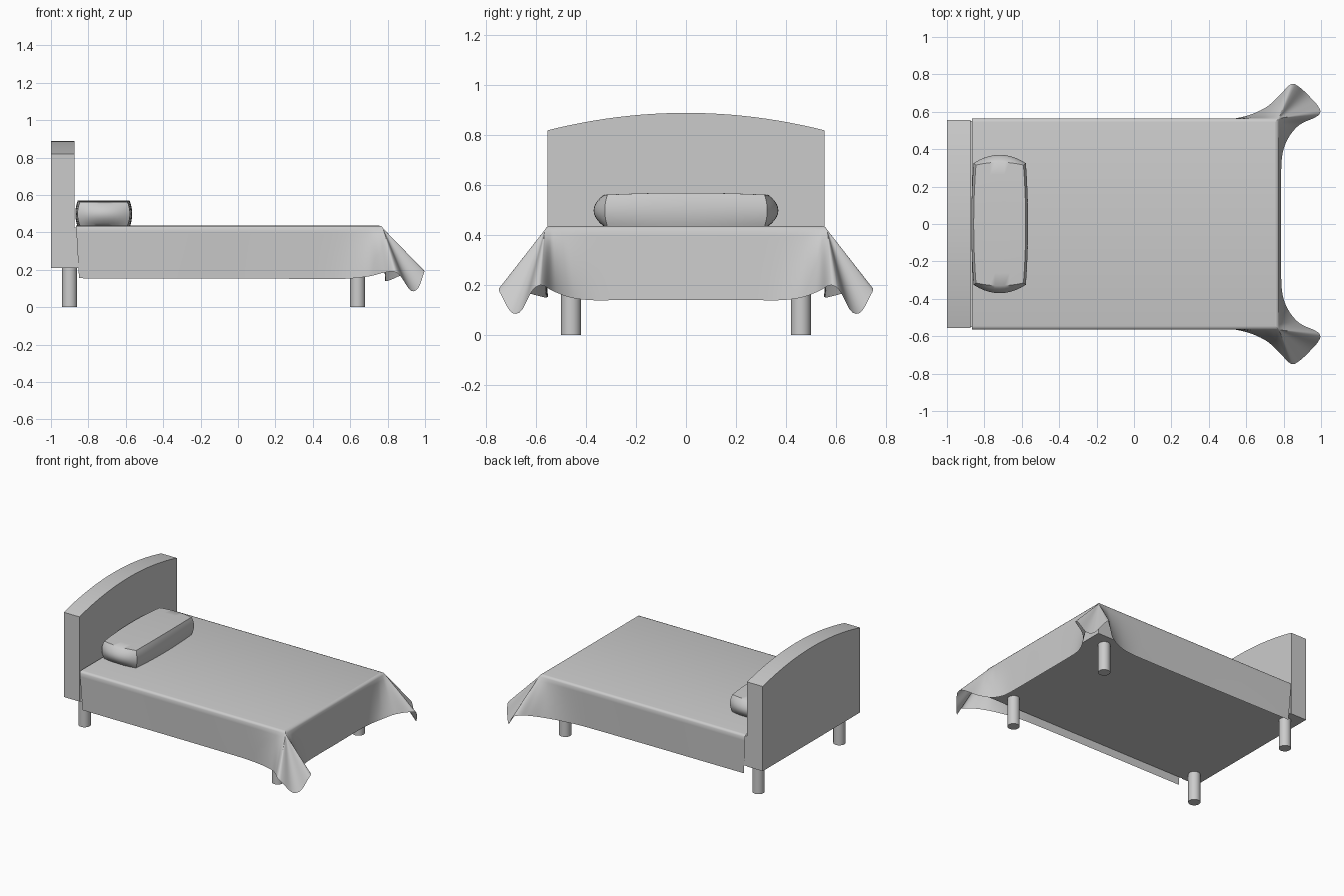
import bpy, bmesh, math
from mathutils import Vector

if "Cube" in bpy.data.objects:
    bpy.data.objects.remove(bpy.data.objects["Cube"], do_unlink=True)

grey = bpy.data.materials.new("light_grey")
grey.use_nodes = True
grey.diffuse_color = (0.6, 0.6, 0.6, 1)
grey.node_tree.nodes["Principled BSDF"].inputs["Base Color"].default_value = grey.diffuse_color


def finish(name, bm, smooth=None):
    """Turn a bmesh into a named object, optionally smooth by angle."""
    bmesh.ops.remove_doubles(bm, verts=bm.verts, dist=0.0005)
    bmesh.ops.recalc_face_normals(bm, faces=bm.faces)
    mesh = bpy.data.meshes.new(name)
    bm.to_mesh(mesh)
    bm.free()
    mesh.materials.append(grey)
    ob = bpy.data.objects.new(name, mesh)
    bpy.context.collection.objects.link(ob)
    if smooth:
        bpy.ops.object.select_all(action='DESELECT')
        ob.select_set(True)
        bpy.context.view_layer.objects.active = ob
        bpy.ops.object.shade_smooth_by_angle(angle=math.radians(smooth))
    return ob


def box(name, lo, hi):
    bm = bmesh.new()
    bmesh.ops.create_cube(bm, size=1)
    for v in bm.verts:
        v.co = [a + (b - a) * (c + 0.5) for a, b, c in zip(lo, hi, v.co)]
    return finish(name, bm)


# Headboard: arched profile extruded along x
bm = bmesh.new()
arch = [(0.555 * (1 - i / 12), 0.82 + 0.07 * (1 - (1 - i / 12) ** 2)) for i in range(25)]
outline = [(-0.555, 0.21), (0.555, 0.21)] + arch
face = bm.faces.new([bm.verts.new((-1, y, z)) for y, z in outline])
new = bmesh.ops.extrude_face_region(bm, geom=[face])["geom"]
for v in new:
    if isinstance(v, bmesh.types.BMVert):
        v.co.x = -0.875
finish("headboard", bm, 30)

# Mattress base
box("bed_base", (-0.875, -0.55, 0.21), (0.765, 0.55, 0.425))

# Legs
for end, x in (("head", -0.9), ("foot", 0.64)):
    for side, y in (("left", 0.46), ("right", -0.46)):
        bm = bmesh.new()
        bmesh.ops.create_cone(bm, cap_ends=True, segments=24, radius1=0.04,
                              radius2=0.04, depth=0.22)
        bmesh.ops.translate(bm, verts=bm.verts, vec=(x, y, 0.11))
        finish(f"{end}_leg_{side}", bm, 40)

# Pillow: subdivided block with bulging sides
bm = bmesh.new()
bmesh.ops.create_cube(bm, size=2)
bmesh.ops.subdivide_edges(bm, edges=bm.edges, cuts=9, use_grid_fill=True)
for vert in bm.verts:
    u, v, w = vert.co
    fu, fv, fw = 1 - u * u, 1 - v * v, 1 - w * w
    vert.co = (-0.718 + u * (0.127 + 0.012 * fv + 0.013 * fw),
               v * (0.315 + 0.015 * fu + 0.01 * fw + 0.03 * fw * fu),
               0.499 + w * (0.063 + 0.008 * fv))
finish("pillow", bm, 40)

# Blanket: pairs of top-edge (x, y) and hem (x, y, z) from foot centre round to the head
pairs = [
    ((0.775, 0.00), (0.787, 0.00, 0.14)),
    ((0.775, 0.28), (0.787, 0.28, 0.14)),
    ((0.775, 0.40), (0.795, 0.38, 0.14)),
    ((0.775, 0.49), (0.825, 0.46, 0.15)),
    ((0.775, 0.54), (0.885, 0.53, 0.175)),
    ((0.775, 0.565), (0.985, 0.58, 0.20)),
    ((0.775, 0.565), (0.995, 0.61, 0.185)),
    ((0.775, 0.565), (0.94, 0.68, 0.085)),
    ((0.775, 0.565), (0.865, 0.745, 0.17)),
    ((0.775, 0.565), (0.835, 0.745, 0.19)),
    ((0.75, 0.565), (0.78, 0.69, 0.185)),
    ((0.70, 0.565), (0.70, 0.62, 0.165)),
    ((0.58, 0.565), (0.57, 0.57, 0.152)),
    ((0.40, 0.565), (0.40, 0.555, 0.152)),
    ((-0.865, 0.565), (-0.85, 0.555, 0.155)),
]
tops = [Vector((x, y, 0.422)) for x, y in pairs and [p[0] for p in pairs]]
hems = [Vector(p[1]) for p in pairs]


def spline(p, i, t):
    """Catmull-Rom point on segment i, with tangents limited by segment length."""
    a, b = p[i], p[i + 1]
    span = (b - a).length

    def tangent(k):
        d = p[min(k + 1, len(p) - 1)] - p[max(k - 1, 0)]
        return d.normalized() * span

    return (a * (2 * t**3 - 3 * t**2 + 1) + b * (3 * t**2 - 2 * t**3)
            + tangent(i) * (t**3 - 2 * t**2 + t) + tangent(i + 1) * (t**3 - t**2))


STEPS, ROWS = 6, 10
half = []
for i in range(len(pairs) - 1):
    for s in range(STEPS + (i == len(pairs) - 2)):
        t = s / STEPS
        top, hem = tops[i].lerp(tops[i + 1], t), spline(hems, i, t)
        inner = Vector((min(top.x, 0.755), min(top.y, 0.545), 0.436))
        rim = Vector((min(top.x, 0.768), min(top.y, 0.558), 0.433))
        half.append([inner, rim] + [top.lerp(hem, r / ROWS) for r in range(ROWS + 1)])

mirrored = [[Vector((p.x, -p.y, p.z)) for p in col] for col in reversed(half[1:])]
bm = bmesh.new()
cols = [[bm.verts.new(p) for p in col] for col in mirrored + half]
for a, b in zip(cols, cols[1:]):
    for k in range(len(a) - 1):
        bm.faces.new((a[k], a[k + 1], b[k + 1], b[k]))
bm.faces.new([c[0] for c in cols])
finish("blanket", bm, 50)
